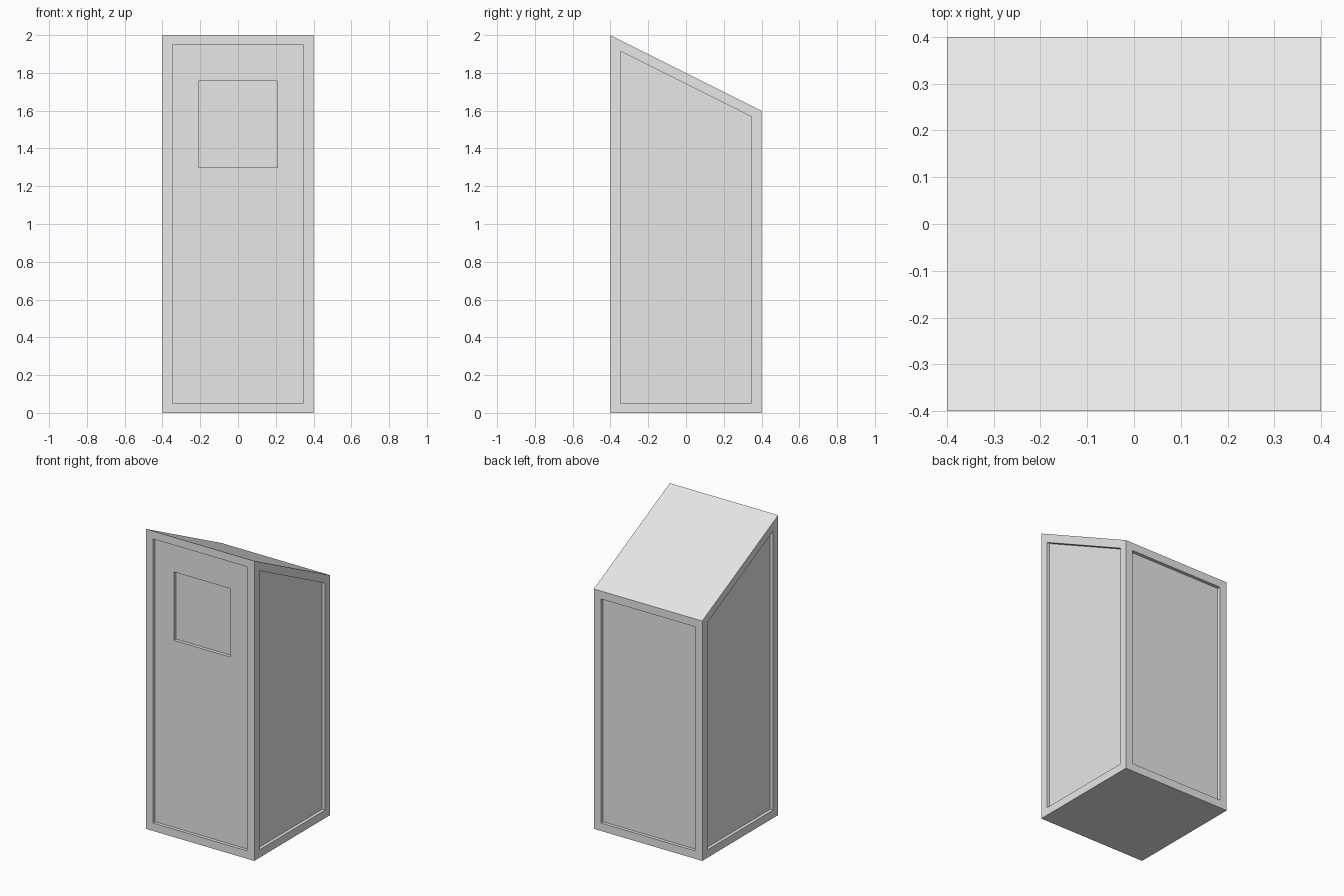
import bpy
import bmesh
from mathutils import Vector

HALF = 0.4        # half width and half depth
FRONT_TOP = 2.0
BACK_TOP = 1.6
BORDER = 0.053    # frame width around each panel
RECESS = 0.022    # depth of panels and window

cube = bpy.data.objects.get("Cube")
if cube:
    bpy.data.objects.remove(cube, do_unlink=True)

grey = bpy.data.materials.new("light_grey")
grey.use_nodes = True
colour = (0.8, 0.8, 0.8, 1)
grey.diffuse_color = colour
grey.node_tree.nodes["Principled BSDF"].inputs["Base Color"].default_value = colour

# Cabinet body: side profile extruded across the width
bm = bmesh.new()
profile = [(-HALF, 0), (HALF, 0), (HALF, BACK_TOP), (-HALF, FRONT_TOP)]
side = bm.faces.new([bm.verts.new((-HALF, y, z)) for y, z in profile])
extruded = bmesh.ops.extrude_face_region(bm, geom=[side], use_keep_orig=True)
moved = [v for v in extruded["geom"] if isinstance(v, bmesh.types.BMVert)]
bmesh.ops.translate(bm, verts=moved, vec=(2 * HALF, 0, 0))
bmesh.ops.recalc_face_normals(bm, faces=bm.faces)


def sink(face):
    """Push a face inward, leaving square walls around it."""
    normal = face.normal.copy()
    result = bmesh.ops.extrude_discrete_faces(bm, faces=[face])
    inner = result["faces"][0]
    bmesh.ops.translate(bm, verts=inner.verts, vec=-normal * RECESS)
    return inner


# Recessed panels on the four upright sides
bm.normal_update()
front_panel = None
for face in [f for f in bm.faces if abs(f.normal.z) < 0.1]:
    is_front = face.normal.y < -0.9
    bmesh.ops.inset_region(bm, faces=[face], thickness=BORDER, use_even_offset=True)
    inner = sink(face)
    if is_front:
        front_panel = inner

# Window: a second inset in the front panel, resized and sunk
bm.normal_update()
bmesh.ops.inset_region(bm, faces=[front_panel], thickness=0.1, use_even_offset=True)
middle = front_panel.calc_center_median()
for v in front_panel.verts:
    v.co.x = 0.209 if v.co.x > 0 else -0.209
    v.co.z = 1.756 if v.co.z > middle.z else 1.30
bm.normal_update()
sink(front_panel)

bmesh.ops.recalc_face_normals(bm, faces=bm.faces)
mesh = bpy.data.meshes.new("cabinet")
bm.to_mesh(mesh)
bm.free()
mesh.materials.append(grey)
cabinet = bpy.data.objects.new("cabinet", mesh)
bpy.context.collection.objects.link(cabinet)
